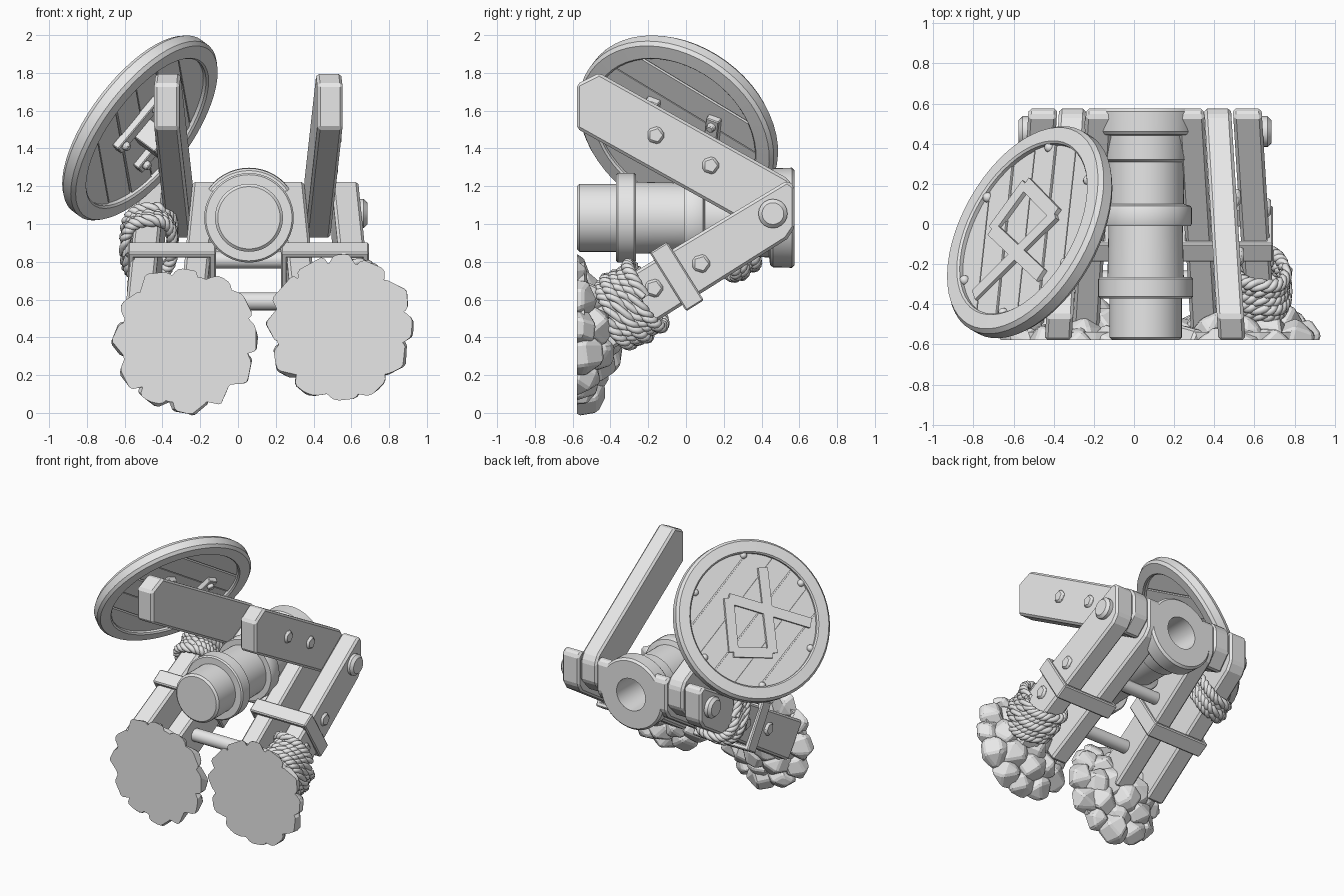
import bpy, bmesh, math, random
from mathutils import Vector, Matrix

random.seed(4)
cube = bpy.data.objects.get("Cube")
if cube:
    bpy.data.objects.remove(cube)

grey = bpy.data.materials.new("plain_grey")
grey.use_nodes = True
grey.diffuse_color = (0.8, 0.8, 0.8, 1)
grey.node_tree.nodes["Principled BSDF"].inputs["Base Color"].default_value = (0.8, 0.8, 0.8, 1)

MID, SPLAY, BACK, FRONT = 0.055, 0.062, 0.575, -0.578


def finish(name, bm, bevel=0, smooth=None, matrix=None):
    bmesh.ops.recalc_face_normals(bm, faces=bm.faces[:])
    me = bpy.data.meshes.new(name)
    bm.to_mesh(me)
    bm.free()
    me.materials.append(grey)
    ob = bpy.data.objects.new(name, me)
    bpy.context.collection.objects.link(ob)
    if matrix:
        ob.matrix_world = matrix
    if smooth:
        me.polygons.foreach_set("use_smooth", [True] * len(me.polygons))
        me.set_sharp_from_angle(angle=math.radians(smooth))
    if bevel:
        mod = ob.modifiers.new("worn_edges", "BEVEL")
        mod.width = bevel
        mod.limit_method = "ANGLE"
    return ob


def prism(bm, outline, offset):
    """Extrude a closed outline of points along an offset."""
    face = bm.faces.new([bm.verts.new(p) for p in outline])
    out = bmesh.ops.extrude_face_region(bm, geom=[face])
    bmesh.ops.translate(bm, vec=offset, verts=[v for v in out["geom"] if isinstance(v, bmesh.types.BMVert)])


def add_box(bm, center, size, rot=Matrix()):
    mat = Matrix.Translation(center) @ rot @ Matrix.Diagonal((*size, 1))
    bmesh.ops.create_cube(bm, size=1, matrix=mat)


def lathe(name, profile, matrix, steps=48):
    """Spin (radius, height) points around local z."""
    bm = bmesh.new()
    verts = [bm.verts.new((r, 0, h)) for r, h in profile]
    edges = [bm.edges.new(pair) for pair in zip(verts, verts[1:])]
    bmesh.ops.spin(bm, geom=verts + edges, cent=(0, 0, 0), axis=(0, 0, 1),
                   angle=math.tau, steps=steps, use_duplicate=False)
    bmesh.ops.remove_doubles(bm, verts=bm.verts[:], dist=0.0005)
    return finish(name, bm, smooth=35, matrix=matrix)


def peg(name, start, length, r, sides):
    """Cylinder lying along x."""
    bm = bmesh.new()
    mat = Matrix.Translation(start) @ Matrix.Rotation(math.pi / 2, 4, "Y")
    bmesh.ops.create_cone(bm, cap_ends=True, segments=sides, radius1=r, radius2=r,
                          depth=length, matrix=mat)
    return finish(name, bm, bevel=min(r, length) * 0.25, smooth=40)


# Lower legs follow a slanted line from the hinge
def leg(s, h):
    return (0.46 - 0.848 * s - 0.53 * h, 1.04 - 0.53 * s + 0.848 * h)


def wx(side, d, y):
    return MID + side * (d + SPLAY * (BACK - y))


LOWER = [(0.535, 0.92), (BACK, 0.98), (BACK, 1.2), (0.535, 1.23), leg(1.1, 0.145), leg(1.1, -0.145)]
UPPER = [(FRONT, 1.505), (FRONT, 1.74), (-0.46, 1.8), (0.54, 1.24), (BACK, 1.18),
         (BACK, 1.03), (0.47, 0.92), (0.4, 0.96)]


def beam(name, side, profile, d, width):
    bm = bmesh.new()
    prism(bm, [(wx(side, d, y), y, z) for y, z in profile], (side * width, 0, 0))
    finish(name, bm, bevel=0.015)


def rope(name, side, s0, d0, span, turns, half):
    """Continuous coil of three twisted strands around the outer leg plank."""
    cu = bpy.data.curves.new(name, "CURVE")
    cu.dimensions = "3D"
    cu.bevel_depth, cu.bevel_resolution = 0.019, 1
    n = 80 * turns
    for strand in range(3):
        sp = cu.splines.new("POLY")
        sp.points.add(n)
        for i in range(n + 1):
            t = i / n
            a = t * turns * math.tau
            tw = a * 8 + strand * math.tau / 3
            c, w = math.cos(a), math.sin(a)
            grow = 1 + 0.06 * math.sin(a * 0.37 + 1) + 0.1 * math.cos(tw)
            dx = 0.122 * grow * math.copysign(abs(c) ** 0.7, c)
            dh = half * grow * math.copysign(abs(w) ** 0.7, w)
            y, z = leg(s0 + span * (t - 0.5) + 0.018 * math.sin(tw) + 0.03 * c, dh)
            sp.points[i].co = (MID + side * (d0 + dx), y, z, 1)
    cu.materials.append(grey)
    ob = bpy.data.objects.new(name, cu)
    bpy.context.collection.objects.link(ob)


def rock(bm, pos, r):
    """Chunky faceted boulder sliced flat on the front plane."""
    part = bmesh.new()
    spin, count = random.uniform(0, 6), 15
    tilt = Matrix.Rotation(random.uniform(0, 6), 3, "X")
    for i in range(count):
        h = 1 - 2 * (i + 0.5) / count
        a = i * 2.4 + spin + random.uniform(-0.3, 0.3)
        w = math.sqrt(1 - h * h)
        part.verts.new(tilt @ Vector((w * math.cos(a), w * math.sin(a), h)) * r + Vector(pos))
    bmesh.ops.convex_hull(part, input=part.verts[:])
    bmesh.ops.dissolve_limit(part, angle_limit=math.radians(22), verts=part.verts[:], edges=part.edges[:])
    bmesh.ops.bevel(part, geom=part.edges[:], offset=r * 0.09, segments=1, affect="EDGES")
    cut = bmesh.ops.bisect_plane(part, geom=part.verts[:] + part.edges[:] + part.faces[:],
                                 plane_co=(0, FRONT, 0), plane_no=(0, 1, 0), clear_inner=True)
    rim = [e for e in cut["geom_cut"] if isinstance(e, bmesh.types.BMEdge)]
    if rim:
        bmesh.ops.contextual_create(part, geom=rim)
    me = bpy.data.meshes.new("rock_part")
    part.to_mesh(me)
    part.free()
    bm.from_mesh(me)
    bpy.data.meshes.remove(me)


def foot(name, cx, cz):
    """Rings of boulders, shallower toward the top where the planks enter."""
    bm = bmesh.new()
    prism(bm, [(cx + 0.34 * math.cos(a * math.tau / 24), FRONT, cz + 0.34 * math.sin(a * math.tau / 24))
               for a in range(24)], (0, 0.04, 0))
    for count, ring, y, r in ((12, 0.288, -0.56, 0.118), (8, 0.19, -0.5, 0.12), (4, 0.08, -0.46, 0.12)):
        for i in range(count):
            a = (i + random.uniform(-0.15, 0.15)) * math.tau / count
            back = y + random.uniform(-0.02, 0.02) - 0.07 * max(0, math.sin(a))
            rock(bm, (cx + ring * math.cos(a), back, cz + ring * math.sin(a)),
                 r * random.uniform(0.93, 1.1))
    finish(name, bm)


# Both legs, mirrored
for side, tag in ((1, "left"), (-1, "right")):
    beam(tag + "_inner_lower_plank", side, LOWER, 0.16, 0.133)
    beam(tag + "_upper_beam", side, UPPER, 0.294, 0.134)
    beam(tag + "_outer_lower_plank", side, LOWER, 0.437, 0.143)
    for y, z, d, r in ((-0.16, 1.47, 0.422, 0.052), (0.13, 1.31, 0.422, 0.052),
                       (0.08, 0.79, 0.572, 0.055), (-0.17, 0.66, 0.572, 0.055)):
        peg(tag + "_bolt", (wx(side, d, y), y, z), 0.05, r, 5)
    peg(tag + "_hinge_pin", (wx(side, 0.58, 0.46), 0.46, 1.055), 0.085, 0.077, 20)

    # Strap around the two lower planks
    bm = bmesh.new()
    tilt = Matrix.Rotation(math.radians(32), 4, "X")
    for d, h, wide, tall in ((0.405, 0.165, 0.465, 0.035), (0.405, -0.165, 0.465, 0.035),
                             (0.19, 0, 0.035, 0.36), (0.62, 0, 0.035, 0.36)):
        y, z = leg(0.6, h)
        add_box(bm, (MID + side * d, y, z), (wide, 0.11, tall), tilt)
    finish(tag + "_strap", bm, bevel=0.008)

rope("left_rope", 1, 0.89, 0.575, 0.23, 5, 0.178)
rope("right_rope", -1, 0.27, 0.525, 0.15, 4, 0.165)
foot("left_stone_foot", 0.538, 0.46)
foot("right_stone_foot", -0.28, 0.388)
peg("front_crossbar", (MID, -0.28, 0.59), 0.6, 0.048, 16)
peg("rear_crossbar", (MID, 0.07, 0.81), 0.6, 0.045, 16)

# Barrel with raised bands and a bored rear end
BARREL = [(0, FRONT), (0.165, FRONT), (0.18, -0.565), (0.18, -0.37), (0.228, -0.37), (0.237, -0.36),
          (0.237, -0.275), (0.228, -0.265), (0.19, -0.265), (0.185, -0.01), (0.225, -0.01), (0.23, 0),
          (0.23, 0.08), (0.225, 0.09), (0.19, 0.1), (0.19, 0.31), (0.205, 0.32), (0.21, 0.44),
          (0.25, 0.445), (0.262, 0.46), (0.265, 0.56), (0.25, BACK), (0.12, BACK), (0.115, 0.3), (0, 0.3)]
lathe("barrel", BARREL, Matrix.Translation((0.058, 0, 1.033)) @ Matrix.Rotation(-math.pi / 2, 4, "X"))

# Shield frame: n points outward, v upward along the face
n = Vector((-0.73, 0.41, 0.547)).normalized()
v = (Vector((0, 0, 1)) - n * n.z).normalized()
u = v.cross(n)
SHIELD = Matrix.Translation((-0.52, -0.04, 1.51)) @ Matrix((u, v, n)).transposed().to_4x4()

lathe("shield_rim", [(0.465, -0.045), (0.475, -0.055), (0.55, -0.05), (0.567, -0.03), (0.567, 0.025),
                     (0.55, 0.048), (0.475, 0.052), (0.465, 0.042), (0.465, -0.045)], SHIELD, 56)

# Shield planks: strips of a disc with narrow gaps
bm = bmesh.new()
grain = Matrix.Rotation(math.radians(38), 3, "Z")
R, count = 0.475, 6
for i in range(count):
    lo = -R + 2 * R * i / count + 0.005
    hi = -R + 2 * R * (i + 1) / count - 0.005
    a0, a1 = math.asin(lo / R), math.asin(hi / R)
    arc = [a0 + (a1 - a0) * k / 6 for k in range(7)]
    z = -0.03 + 0.005 * (i % 2)
    pts = [(R * math.cos(a), R * math.sin(a), z) for a in arc]
    pts += [(-x, y, zz) for x, y, zz in reversed(pts)]
    prism(bm, [grain @ Vector(p) for p in pts], (0, 0, 0.05))
bmesh.ops.create_cone(bm, cap_ends=True, segments=40, radius1=R, radius2=R, depth=0.03)
finish("shield_planks", bm, matrix=SHIELD)


def bar(bm, a, b, width, z, thick):
    a, b = Vector((*a, z)), Vector((*b, z))
    run = b - a
    add_box(bm, (a + b) / 2, (run.length, width, thick),
            Matrix.Rotation(math.atan2(run.y, run.x), 4, "Z"))


# Raised looped emblem: a square with two crossing tails
bm = bmesh.new()
TL, BL, BR = (-0.14, 0.18), (-0.2, -0.19), (0.08, -0.25)
for a, b in ((TL, BL), (BL, BR), (BR, (0.16, 0.34)), (TL, (0.41, -0.1))):
    bar(bm, a, b, 0.07, 0.028, 0.03)
finish("shield_emblem", bm, matrix=SHIELD)

# Shield mount on the inner face, reaching to the beam
bm = bmesh.new()
for a, b in (((0.21, -0.108), (0.07, 0.204)), ((-0.13, -0.23), (-0.265, 0.09))):
    bar(bm, a, b, 0.075, -0.045, 0.045)
    for p in (0.13, 0.87):
        spot = Vector(a).lerp(Vector(b), p)
        bmesh.ops.create_cone(bm, cap_ends=True, segments=8, radius1=0.022, radius2=0.028, depth=0.04,
                              matrix=Matrix.Translation((*spot, -0.075)))
add_box(bm, (0, 0, -0.1), (0.13, 0.13, 0.17), Matrix.Rotation(math.radians(24), 4, "Z"))
finish("shield_mount", bm, bevel=0.005, matrix=SHIELD)

# Studs around the rim
bm = bmesh.new()
for i in range(6):
    a = (i + 0.4) * math.tau / 6
    bmesh.ops.create_icosphere(bm, subdivisions=2, radius=0.026,
                               matrix=Matrix.Translation((0.455 * math.cos(a), 0.455 * math.sin(a), 0.022)))
finish("shield_studs", bm, smooth=60, matrix=SHIELD)
